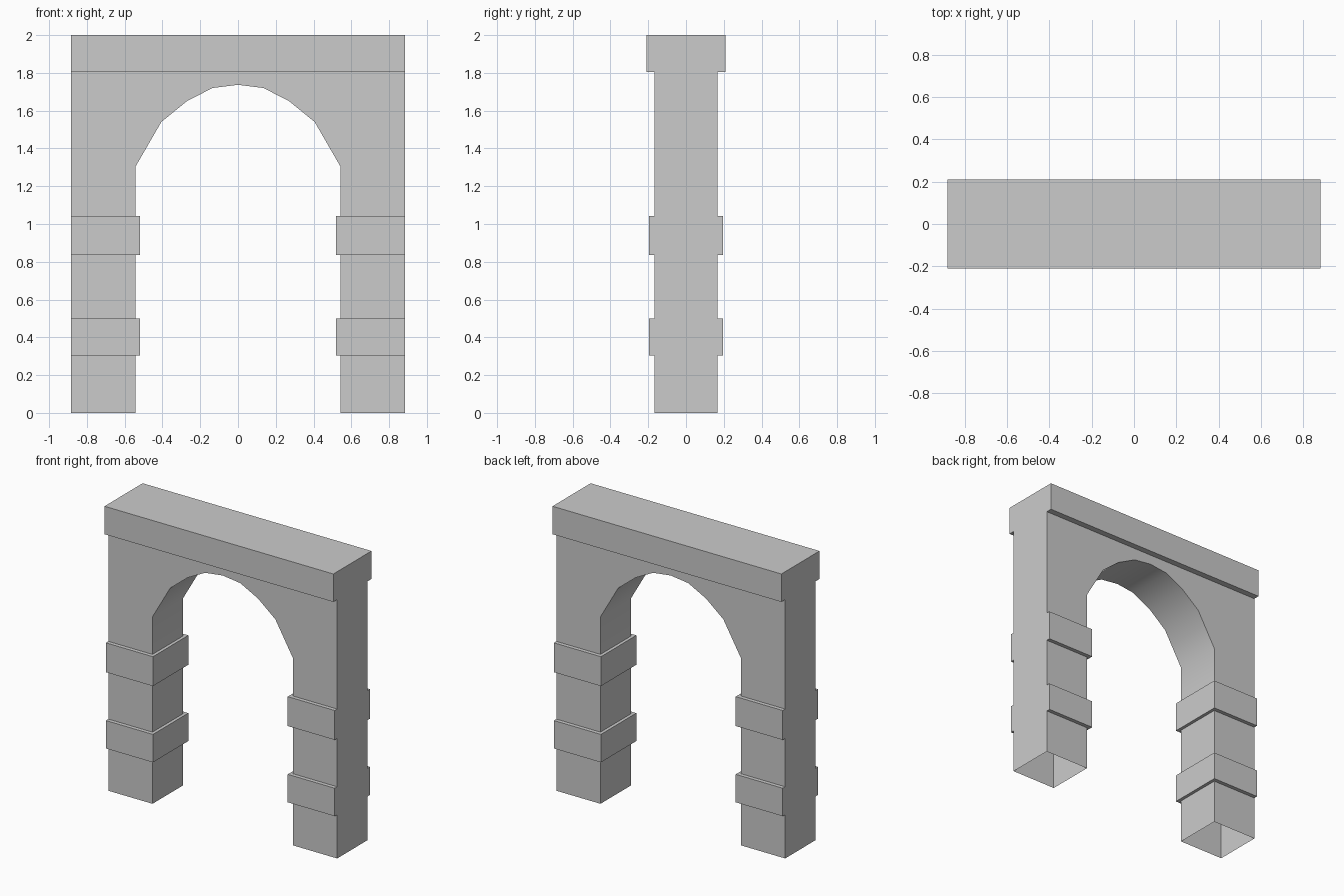
import bpy, bmesh, math

if "Cube" in bpy.data.objects:
    bpy.data.objects.remove(bpy.data.objects["Cube"])

W = 0.883                      # half width
BODY, BAND, CAP = 0.168, 0.195, 0.21   # half depths
LEG_IN, BAND_IN = 0.542, 0.52  # inner x of leg and of band
SPRING, LEDGE, TOP = 1.305, 1.805, 2.0
BANDS = [(0.305, 0.5), (0.837, 1.042)]
ARCH = [(LEG_IN, SPRING), (0.406, 1.54), (0.271, 1.65), (0.135, 1.72), (0, 1.737)]

# pier levels: inner x, half depth, height
levels = [(LEG_IN, BODY, 0)]
for lo, hi in BANDS:
    levels += [(LEG_IN, BODY, lo), (BAND_IN, BAND, lo), (BAND_IN, BAND, hi), (LEG_IN, BODY, hi)]
levels.append((LEG_IN, BODY, SPRING))

bm = bmesh.new()


def face(points):
    return bm.faces.new([bm.verts.new(p) for p in points])


def pier(s):
    """Three-sided banded leg, open underneath."""
    rings = [[(s * W, -y, z), (s * x, -y, z), (s * x, y, z), (s * W, y, z)] for x, y, z in levels]
    for a, b in zip(rings, rings[1:]):
        for i in range(3):
            face([a[i], a[i + 1], b[i + 1], b[i]])


def spandrel(s):
    """Front and back panels above the leg, and the underside of the arch."""
    outline = [(W, SPRING)] + ARCH + [(0, LEDGE), (W, LEDGE)]
    for y in (-BODY, BODY):
        face([(s * x, y, z) for x, z in outline])
    for (x0, z0), (x1, z1) in zip(ARCH, ARCH[1:]):
        face([(s * x0, -BODY, z0), (s * x1, -BODY, z1), (s * x1, BODY, z1), (s * x0, BODY, z0)])


def cap(s):
    """Overhanging top slab."""
    section = [(-BODY, LEDGE), (-CAP, LEDGE), (-CAP, TOP), (CAP, TOP), (CAP, LEDGE), (BODY, LEDGE)]
    for (y0, z0), (y1, z1) in zip(section, section[1:]):
        face([(0, y0, z0), (s * W, y0, z0), (s * W, y1, z1), (0, y1, z1)])


def end_wall(s):
    """Flat outer end following the whole side profile."""
    side = [(y, z) for _, y, z in levels] + [(BODY, LEDGE), (CAP, LEDGE), (CAP, TOP)]
    loop = side + [(-y, z) for y, z in reversed(side)]
    face([(s * W, y, z) for y, z in loop])


for s in (-1, 1):
    for part in (pier, spandrel, cap, end_wall):
        part(s)

# weld into one shell and merge the coplanar centre seams
bmesh.ops.remove_doubles(bm, verts=bm.verts, dist=1e-5)
seams = [e for e in bm.edges if all(abs(v.co.x) < 1e-5 for v in e.verts)
         and len(e.link_faces) == 2 and max(v.co.z for v in e.verts) > LEDGE]
bmesh.ops.dissolve_edges(bm, edges=seams, use_verts=False)
bmesh.ops.recalc_face_normals(bm, faces=bm.faces)

mesh = bpy.data.meshes.new("archway")
bm.to_mesh(mesh)
bm.free()
archway = bpy.data.objects.new("archway", mesh)
bpy.context.collection.objects.link(archway)

# smooth arch underside, sharp corners elsewhere
bpy.context.view_layer.objects.active = archway
archway.select_set(True)
bpy.ops.object.shade_smooth_by_angle(angle=math.radians(35))
